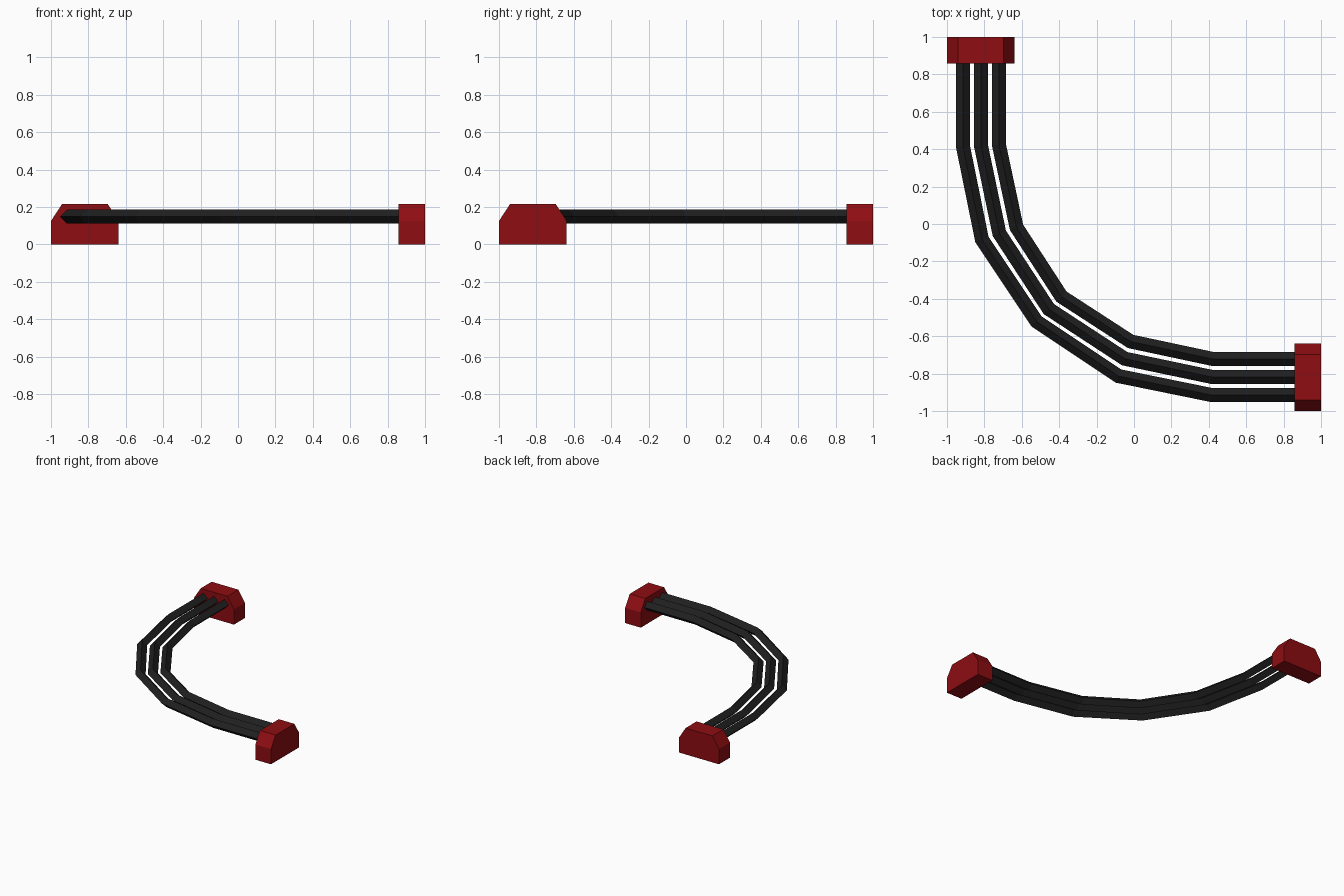
import bpy, bmesh
from mathutils import Vector

if "Cube" in bpy.data.objects:
    bpy.data.objects.remove(bpy.data.objects["Cube"])

def material(name, rgb):
    m = bpy.data.materials.new(name)
    m.diffuse_color = (*rgb, 1)
    m.use_nodes = True
    m.node_tree.nodes["Principled BSDF"].inputs["Base Color"].default_value = m.diffuse_color
    return m

RED = material("dark_red", (0.27, 0.004, 0.006))
BLACK = material("black", (0.014, 0.014, 0.014))

def loft(name, sections, mat):
    """Skin a list of equal-length rings and cap both ends."""
    bm = bmesh.new()
    rings = [[bm.verts.new(p) for p in ring] for ring in sections]
    n = len(rings[0])
    for a, b in zip(rings, rings[1:]):
        for i in range(n):
            j = (i + 1) % n
            bm.faces.new((a[i], a[j], b[j], b[i]))
    bm.faces.new(rings[0])
    bm.faces.new(rings[-1])
    bmesh.ops.recalc_face_normals(bm, faces=bm.faces)
    mesh = bpy.data.meshes.new(name)
    bm.to_mesh(mesh)
    bm.free()
    mesh.materials.append(mat)
    ob = bpy.data.objects.new(name, mesh)
    bpy.context.collection.objects.link(ob)

# End blocks: chamfered profile, mirrored across the x = y diagonal
PROFILE = [(-1, 0), (-1, 0.125), (-0.94, 0.217), (-0.697, 0.217), (-0.638, 0.125), (-0.638, 0)]
ENDS = (0.858, 1.0)
loft("back_end_block", [[(u, d, z) for u, z in PROFILE] for d in ENDS], RED)
loft("right_end_block", [[(d, u, z) for u, z in PROFILE] for d in ENDS], RED)

# Cables: diamond section swept with mitred corners along a bent path
R, Z = 0.0375, 0.148

def cable(name, half):
    pts = [Vector(p) for p in half + [(y, x) for x, y in half[-2::-1]]]
    rings = []
    for i, p in enumerate(pts):
        d0 = (p - pts[i - 1]).normalized() if i else (pts[1] - p).normalized()
        d1 = (pts[i + 1] - p).normalized() if i < len(pts) - 1 else d0
        t = (d0 + d1).normalized()
        side = Vector((-t.y, t.x)) * (R / t.dot(d0))
        a, b = p + side, p - side
        rings.append([(a.x, a.y, Z), (p.x, p.y, Z + R), (b.x, b.y, Z), (p.x, p.y, Z - R)])
    loft(name, rings, BLACK)

cable("outer_cable", [(-0.914, 0.88), (-0.914, 0.413), (-0.813, -0.083), (-0.521, -0.521)])
cable("middle_cable", [(-0.818, 0.88), (-0.818, 0.418), (-0.720, -0.050), (-0.455, -0.455)])
cable("inner_cable", [(-0.722, 0.88), (-0.722, 0.423), (-0.628, -0.018), (-0.388, -0.388)])
